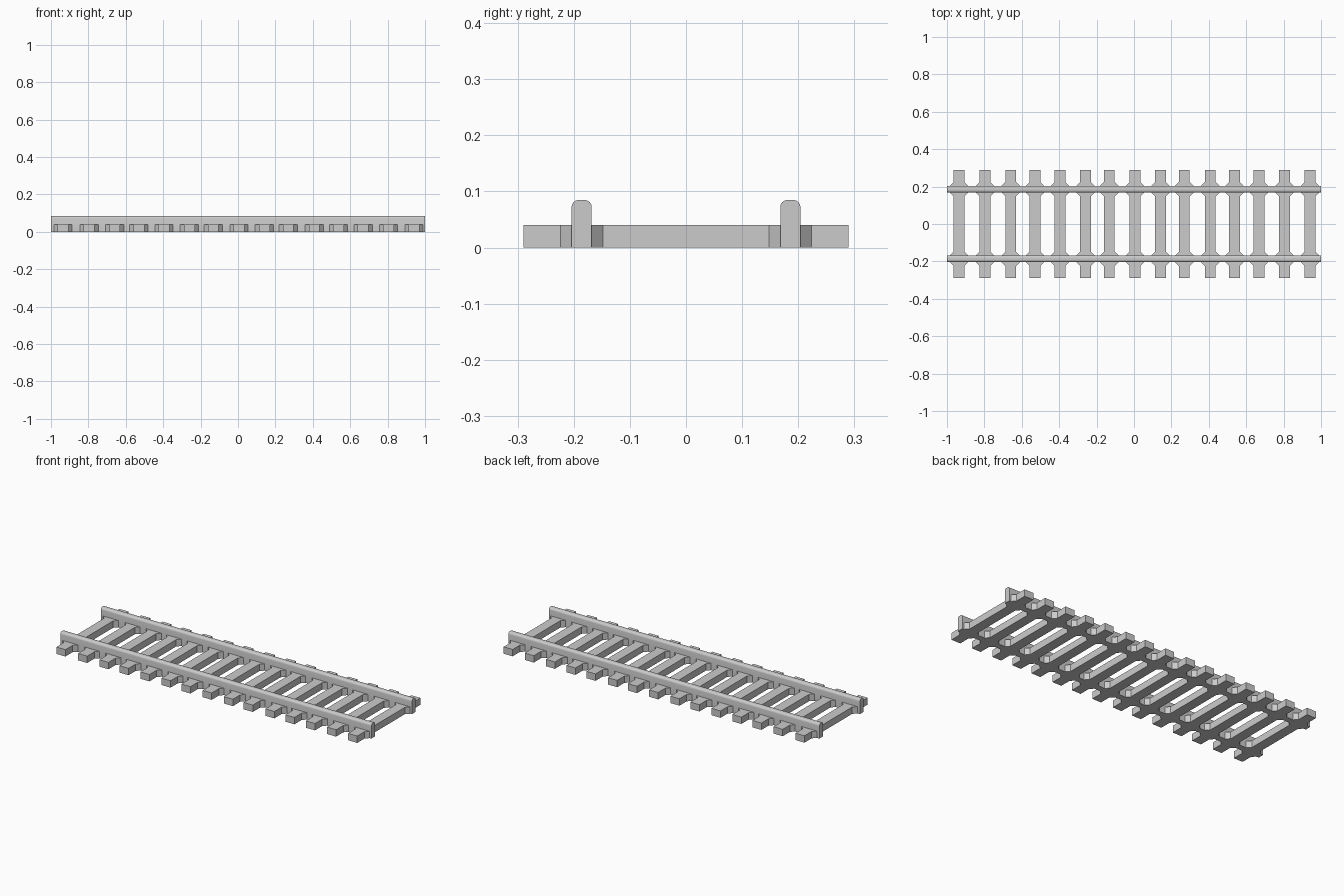
import bpy
import bmesh

cube = bpy.data.objects.get("Cube")
if cube:
    bpy.data.objects.remove(cube, do_unlink=True)

# Single flat colour
grey = bpy.data.materials.new("light grey")
grey.use_nodes = True
colour = (0.6, 0.6, 0.6, 1)
grey.diffuse_color = colour
grey.node_tree.nodes["Principled BSDF"].inputs["Base Color"].default_value = colour

RAIL_Y = 0.186       # rail centre line
RAIL_HALF = 0.018    # half the rail width
RAIL_TOP = 0.085
ROUNDING = 0.013
TIE_TOP = 0.04
TIE_HALF = 0.029     # half the plain tie width
FLARE_HALF = 0.049   # half the widened seat under a rail
FLARE_RUN = 0.02
TIE_END = 0.29


def extrude_outline(name, points, direction):
    """Make a solid by extruding a closed flat outline."""
    bm = bmesh.new()
    face = bm.faces.new([bm.verts.new(p) for p in points])
    result = bmesh.ops.extrude_face_region(bm, geom=[face], use_keep_orig=True)
    moved = [v for v in result["geom"] if isinstance(v, bmesh.types.BMVert)]
    bmesh.ops.translate(bm, verts=moved, vec=direction)
    bmesh.ops.recalc_face_normals(bm, faces=bm.faces)
    mesh = bpy.data.meshes.new(name)
    bm.to_mesh(mesh)
    bm.free()
    mesh.materials.append(grey)
    obj = bpy.data.objects.new(name, mesh)
    bpy.context.collection.objects.link(obj)
    return obj


# Wooden tie outline: plain beam that widens where each rail sits
inner, outer = RAIL_Y - RAIL_HALF, RAIL_Y + RAIL_HALF
quarter = [
    (TIE_HALF, inner - FLARE_RUN),
    (FLARE_HALF, inner),
    (FLARE_HALF, outer),
    (TIE_HALF, outer + FLARE_RUN),
    (TIE_HALF, TIE_END),
]
right_edge = [(x, -y) for x, y in reversed(quarter)] + quarter
outline = right_edge + [(-x, y) for x, y in reversed(right_edge)]

# Slightly uneven tie spacing along the track
tie_positions = [-0.936, -0.796, -0.659, -0.53, -0.396, -0.26, -0.132, 0.005,
                 0.141, 0.269, 0.408, 0.537, 0.669, 0.805, 0.941]
first = extrude_outline("tie_1", [(x, y, 0) for x, y in outline], (0, 0, TIE_TOP))
first.location.x = tie_positions[0]
for i, x in enumerate(tie_positions[1:], 2):
    tie = bpy.data.objects.new(f"tie_{i}", first.data)
    tie.location.x = x
    bpy.context.collection.objects.link(tie)

# Rails with rounded upper edges
for name, y in (("front_rail", -RAIL_Y), ("back_rail", RAIL_Y)):
    section = [(-1, y - RAIL_HALF, 0), (-1, y + RAIL_HALF, 0),
               (-1, y + RAIL_HALF, RAIL_TOP), (-1, y - RAIL_HALF, RAIL_TOP)]
    rail = extrude_outline(name, section, (2, 0, 0))
    bm = bmesh.new()
    bm.from_mesh(rail.data)
    top_edges = [e for e in bm.edges
                 if all(v.co.z > TIE_TOP for v in e.verts) and e.calc_length() > 1]
    bmesh.ops.bevel(bm, geom=top_edges, offset=ROUNDING, segments=4,
                    profile=0.5, affect="EDGES")
    bm.to_mesh(rail.data)
    bm.free()
    bpy.ops.object.select_all(action="DESELECT")
    rail.select_set(True)
    bpy.context.view_layer.objects.active = rail
    bpy.ops.object.shade_smooth_by_angle()
